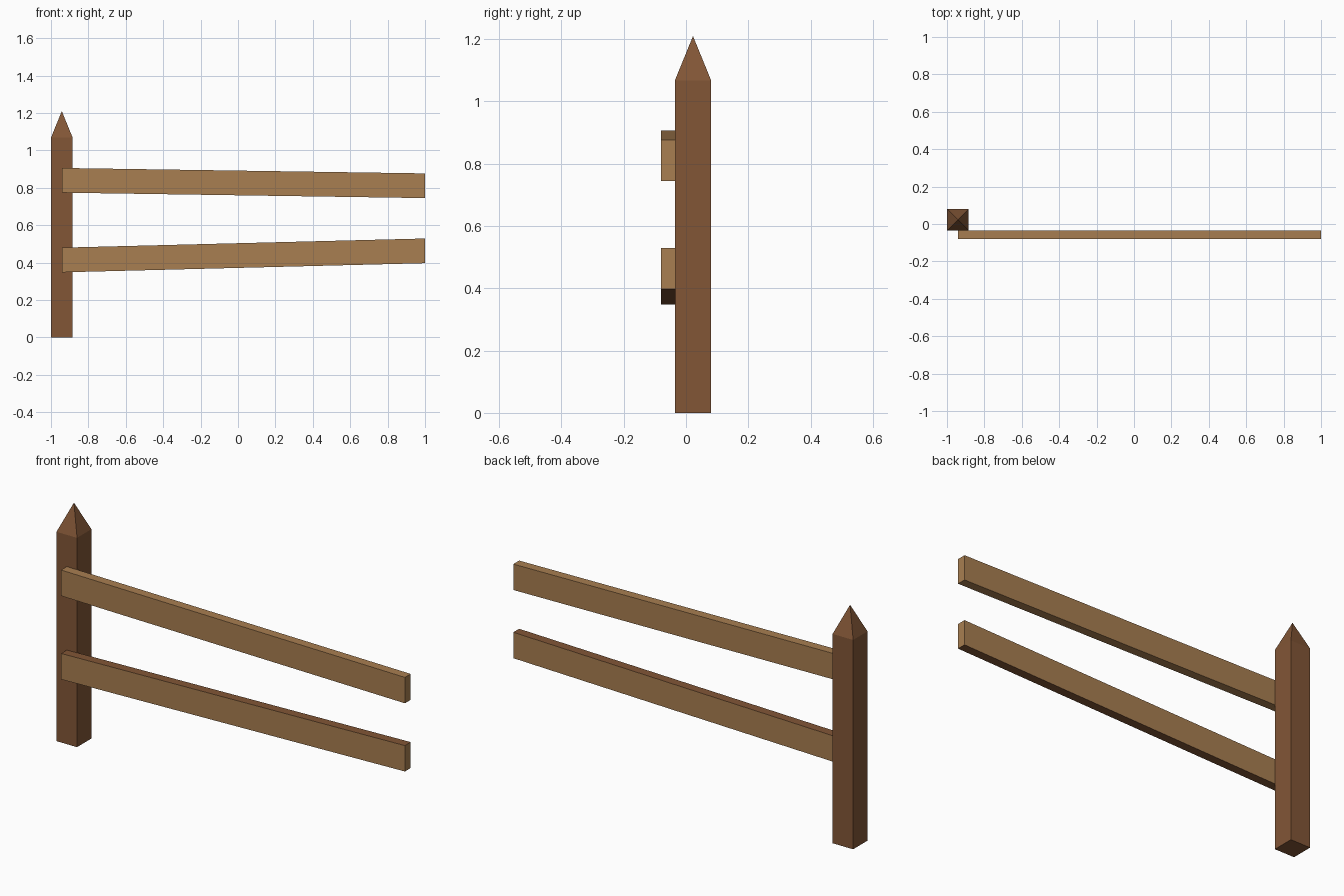
import bpy, bmesh

if "Cube" in bpy.data.objects:
    bpy.data.objects.remove(bpy.data.objects["Cube"])


def material(name, rgb):
    m = bpy.data.materials.new(name)
    m.diffuse_color = (*rgb, 1)
    m.use_nodes = True
    m.node_tree.nodes["Principled BSDF"].inputs["Base Color"].default_value = m.diffuse_color
    return m


light = material("light wood", (0.392, 0.209, 0.082))
dark = material("dark wood", (0.223, 0.093, 0.037))


def finish(name, bm, mats):
    bmesh.ops.recalc_face_normals(bm, faces=bm.faces)
    me = bpy.data.meshes.new(name)
    bm.to_mesh(me)
    bm.free()
    for m in mats:
        me.materials.append(m)
    ob = bpy.data.objects.new(name, me)
    bpy.context.collection.objects.link(ob)


# Square post with a pyramid point
def post(cx, cy, half, shoulder, tip):
    bm = bmesh.new()
    base = bm.faces.new([bm.verts.new((cx + sx * half, cy + sy * half, 0))
                         for sx, sy in ((-1, -1), (-1, 1), (1, 1), (1, -1))])
    ext = bmesh.ops.extrude_face_region(bm, geom=[base], use_keep_orig=True)
    ring = [v for v in ext["geom"] if isinstance(v, bmesh.types.BMVert)]
    cap = [f for f in ext["geom"] if isinstance(f, bmesh.types.BMFace)]
    bmesh.ops.translate(bm, verts=ring, vec=(0, 0, shoulder))
    poked = bmesh.ops.poke(bm, faces=cap)
    poked["verts"][0].co.z = tip
    finish("post", bm, [dark])


# Sloping rail: side profile in xz pushed back along y
def rail(name, left, right, dark_edges):
    bm = bmesh.new()
    x0, x1, y0, y1, h = -0.942, 0.999, -0.081, -0.034, 0.132
    prof = ((x0, left), (x1, right), (x1, right + h), (x0, left + h))
    face = bm.faces.new([bm.verts.new((x, y0, z)) for x, z in prof])
    ext = bmesh.ops.extrude_face_region(bm, geom=[face], use_keep_orig=True)
    back = [v for v in ext["geom"] if isinstance(v, bmesh.types.BMVert)]
    bmesh.ops.translate(bm, verts=back, vec=(0, y1 - y0, 0))
    bm.normal_update()
    if dark_edges:  # top and bottom edges in the darker wood
        for f in bm.faces:
            f.material_index = int(abs(f.normal.z) > 0.7)
    finish(name, bm, [light, dark])


post(-0.942, 0.0225, 0.058, 1.068, 1.21)
rail("upper_rail", 0.774, 0.745, False)
rail("lower_rail", 0.348, 0.397, True)
